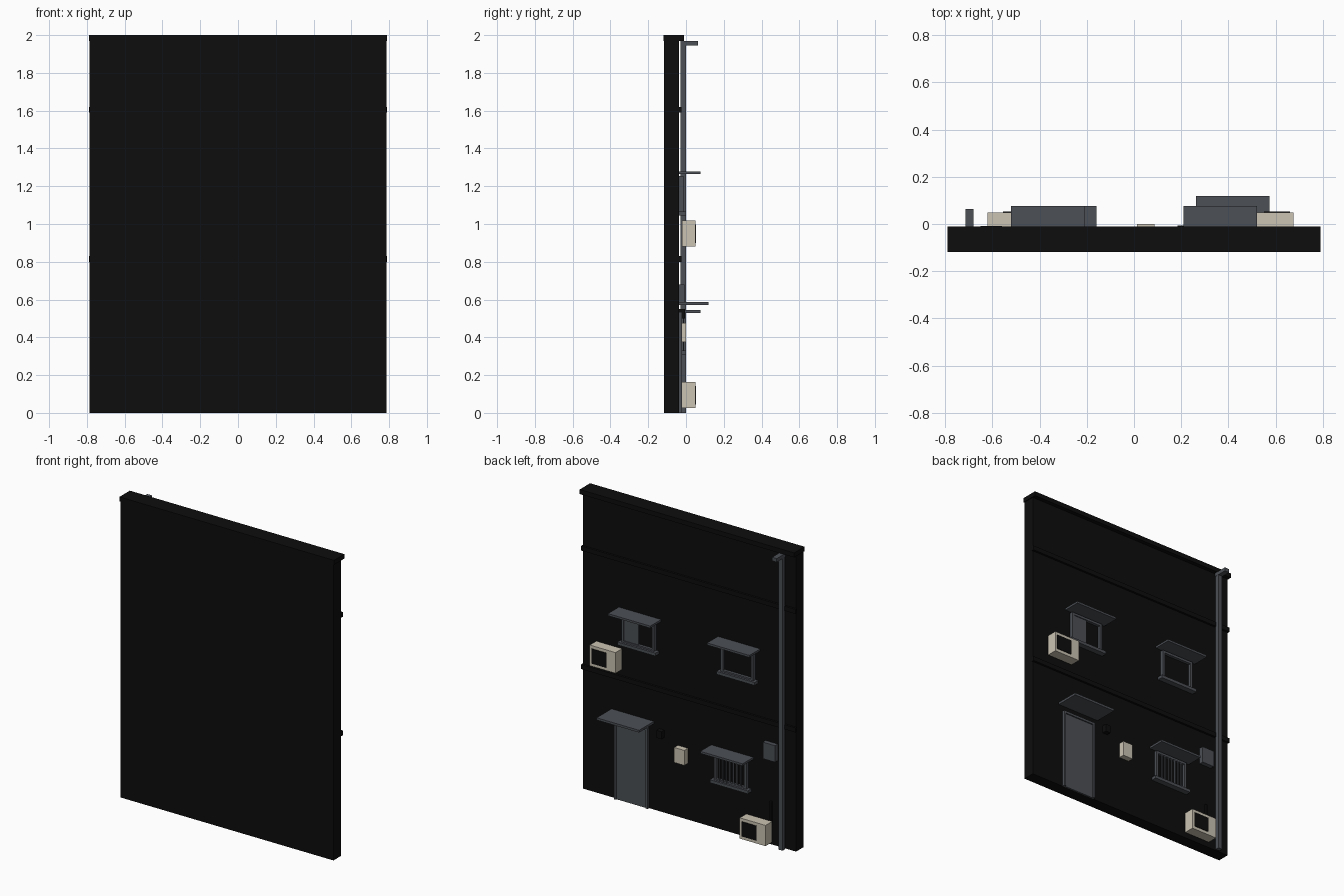
import bpy, bmesh

if "Cube" in bpy.data.objects:
    bpy.data.objects.remove(bpy.data.objects["Cube"])


def material(name, rgb):
    m = bpy.data.materials.new(name)
    m.diffuse_color = (*rgb, 1)
    m.use_nodes = True
    m.node_tree.nodes["Principled BSDF"].inputs["Base Color"].default_value = m.diffuse_color
    return m


BLACK = material("black_wall", (0.004, 0.004, 0.004))
GREY = material("slate_grey", (0.072, 0.079, 0.092))
BEIGE = material("warm_beige", (0.60, 0.55, 0.45))

WALL = -0.037  # y of the detailed wall face


def boxes(name, parts, mat):
    """One object from boxes given as (x0, x1, y0, y1, z0, z1)."""
    bm = bmesh.new()
    for x0, x1, y0, y1, z0, z1 in parts:
        for v in bmesh.ops.create_cube(bm, size=1)["verts"]:
            v.co.x = x1 if v.co.x > 0 else x0
            v.co.y = y1 if v.co.y > 0 else y0
            v.co.z = z1 if v.co.z > 0 else z0
    me = bpy.data.meshes.new(name)
    bm.to_mesh(me)
    bm.free()
    me.materials.append(mat)
    ob = bpy.data.objects.new(name, me)
    bpy.context.collection.objects.link(ob)
    return ob


# Wall, roof cap and floor bands
boxes("wall", [(-0.785, 0.785, -0.117, WALL, 0, 1.97)], BLACK)
boxes("roof_cap", [(-0.79, 0.79, -0.119, -0.01, 1.97, 2.0)], BLACK)
for i, z in enumerate((0.815, 1.604)):
    boxes(f"floor_band_{i}", [(-0.79, 0.79, WALL - 0.003, -0.023, z - 0.015, z + 0.015)], BLACK)


# Windows: frame, sill, awning and dark glass
def window(name, cx, z):
    h, t = 0.12, 0.016
    top = z + 0.21
    boxes(name + "_frame", [
        (cx - h, cx - h + t, WALL, -0.014, z + 0.02, top),
        (cx + h - t, cx + h, WALL, -0.014, z + 0.02, top),
        (cx - h + t, cx + h - t, WALL, -0.014, top - t, top),
        (cx - h + t, cx + h - t, WALL, -0.014, z + 0.02, z + 0.03)], GREY)
    boxes(name + "_sill", [(cx - 0.14, cx + 0.14, WALL, 0.0, z, z + 0.02)], GREY)
    boxes(name + "_awning", [(cx - 0.156, cx + 0.156, WALL, 0.077, z + 0.22, z + 0.234)], GREY)
    boxes(name + "_glass", [(cx - h + t, cx + h - t, WALL, -0.033, z + 0.03, top - t)], BLACK)


window("upper_left_window", -0.365, 1.045)
window("upper_right_window", 0.365, 1.045)
window("lower_window", -0.315, 0.31)

# Closed sliding shutter on one upper window, bars on the lower one
boxes("shutter", [(0.365, 0.469, -0.033, -0.02, 1.075, 1.239)], GREY)
boxes("window_bars", [(-0.315 + k * 0.026 - 0.004, -0.315 + k * 0.026 + 0.004,
                       -0.02, -0.01, 0.33, 0.505) for k in range(-3, 4)], GREY)

# Door with frame and canopy
boxes("door", [(0.312, 0.53, WALL, -0.028, 0, 0.52)], GREY)
boxes("door_frame", [(0.297, 0.312, WALL, -0.02, 0, 0.535),
                     (0.53, 0.545, WALL, -0.02, 0, 0.535),
                     (0.312, 0.53, WALL, -0.02, 0.52, 0.535)], GREY)
boxes("door_canopy", [(0.262, 0.575, WALL, 0.119, 0.572, 0.587)], GREY)


# Air conditioners with a dark fan grille
def air_conditioner(name, x, z):
    boxes(name + "_case", [(x - 0.19, x, -0.021, 0.049, z, z + 0.138)], BEIGE)
    boxes(name + "_grille", [(x - 0.125, x - 0.015, 0.049, 0.053, z + 0.02, z + 0.118)], BLACK)


air_conditioner("lower_cooler", -0.43, 0.025)
air_conditioner("upper_cooler", 0.675, 0.88)
boxes("cooler_hose", [(-0.612, -0.598, WALL, -0.022, 0.15, 0.29)], BLACK)

# Drain pipe with a spout at the top
boxes("drain_pipe", [(-0.711, -0.681, -0.028, 0.0, 0, 1.95)], GREY)
boxes("drain_spout", [(-0.713, -0.679, -0.03, 0.064, 1.946, 1.97)], GREY)

# Wall boxes and lamp
boxes("meter_box", [(0.012, 0.086, WALL, 0.001, 0.375, 0.475)], BEIGE)
boxes("fuse_box", [(-0.65, -0.56, WALL, -0.008, 0.57, 0.68)], GREY)
boxes("door_lamp", [(0.185, 0.222, WALL, -0.006, 0.50, 0.55)], BLACK)
